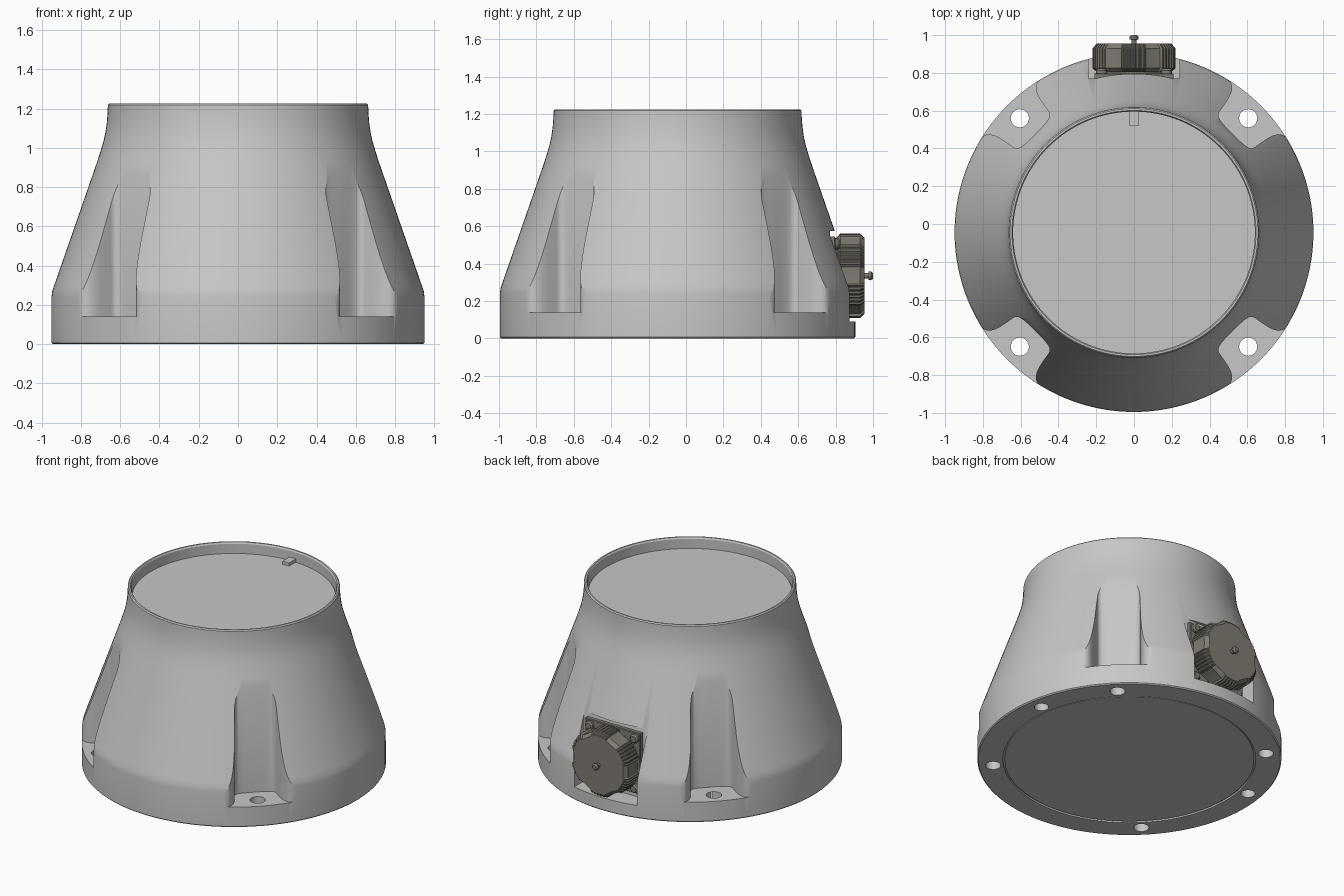
import bpy, bmesh, math
from mathutils import Matrix, Vector

if "Cube" in bpy.data.objects:
    bpy.data.objects.remove(bpy.data.objects["Cube"])


def material(name, color):
    m = bpy.data.materials.new(name)
    m.use_nodes = True
    m.diffuse_color = (*color, 1)
    m.node_tree.nodes["Principled BSDF"].inputs["Base Color"].default_value = (*color, 1)
    return m


GREY = material("light grey", (0.57, 0.57, 0.57))
BROWN = material("warm dark grey", (0.22, 0.205, 0.175))

AXIS_Y = -0.045          # centre line of the housing
KNOB_Z = 0.335           # centre line of the connector
BACK = Matrix.Translation((0, 0, KNOB_Z)) @ Matrix.Rotation(-math.pi / 2, 4, 'X')
UP = Matrix.Translation((0, AXIS_Y, 0))


def circle(r=1.0, n=32):
    return [(r * math.cos(2 * math.pi * i / n), r * math.sin(2 * math.pi * i / n)) for i in range(n)]


def rect(x0, x1, y0, y1):
    return [(x0, y0), (x1, y0), (x1, y1), (x0, y1)]


def loft(name, outline, levels, matrix, mat=GREY):
    """Stack scaled copies of an outline at (height, scale) levels and cap the ends."""
    bm = bmesh.new()
    rings = [[bm.verts.new(matrix @ Vector((x * s, y * s, h))) for x, y in outline] for h, s in levels]
    n = len(outline)
    for a, b in zip(rings, rings[1:]):
        for i in range(n):
            j = (i + 1) % n
            bm.faces.new((a[i], a[j], b[j], b[i]))
    bm.faces.new(rings[0][::-1])
    bm.faces.new(rings[-1])
    bmesh.ops.recalc_face_normals(bm, faces=bm.faces)
    mesh = bpy.data.meshes.new(name)
    bm.to_mesh(mesh)
    bm.free()
    mesh.materials.append(mat)
    ob = bpy.data.objects.new(name, mesh)
    bpy.context.scene.collection.objects.link(ob)
    return ob


def activate(ob):
    bpy.ops.object.select_all(action='DESELECT')
    ob.select_set(True)
    bpy.context.view_layer.objects.active = ob


def smooth(ob, angle=30):
    activate(ob)
    bpy.ops.object.shade_smooth_by_angle(angle=math.radians(angle))


def cut(ob, cutter):
    cutter.hide_render = True
    activate(ob)
    mod = ob.modifiers.new("cut", 'BOOLEAN')
    mod.operation, mod.solver, mod.object = 'DIFFERENCE', 'EXACT', cutter
    bpy.ops.object.modifier_apply(modifier=mod.name)
    bpy.data.objects.remove(cutter)


def chaikin(pts, rounds=2):
    for _ in range(rounds):
        new = [pts[0]]
        for (ax, ay), (bx, by) in zip(pts, pts[1:]):
            new += [(ax * .75 + bx * .25, ay * .75 + by * .25), (ax * .25 + bx * .75, ay * .25 + by * .75)]
        pts = new + [pts[-1]]
    return pts


# Housing: turned profile with recessed top and base
profile = [(0.012, 0.79), (0, 0.79), (0, 0.943), (0.007, 0.95), (0.24, 0.95), (0.27, 0.946),
           (0.30, 0.936), (0.93, 0.717), (0.98, 0.701), (1.03, 0.686), (1.08, 0.675),
           (1.13, 0.668), (1.18, 0.664), (1.218, 0.663), (1.225, 0.656), (1.225, 0.646),
           (1.215, 0.64), (1.145, 0.64)]
housing = loft("housing", circle(n=128), profile, UP)

# Four bell-shaped bolt pockets, each with a through hole
half = [(0.739, 0.0), (0.739, 0.09), (0.755, 0.13), (0.80, 0.137), (0.87, 0.15),
        (0.915, 0.175), (0.93, 0.215), (0.948, 0.32), (1.2, 0.34)]
half = chaikin(half)
bell = half + [(u, -v) for u, v in reversed(half[1:])]
for k in range(4):
    turn = UP @ Matrix.Rotation(math.radians(45 + 90 * k), 4, 'Z')
    cut(housing, loft("pocket_cutter", bell, [(0.14, 1), (1.1, 1)], turn))
    cut(housing, loft("hole_cutter", circle(0.048), [(-0.1, 1), (0.3, 1)],
                      turn @ Matrix.Translation((0.855, 0, 0))))

# Two blind locating holes underneath
for deg in (10, 170):
    turn = UP @ Matrix.Rotation(math.radians(deg), 4, 'Z')
    cut(housing, loft("dowel_cutter", circle(0.045), [(-0.1, 1), (0.1, 1)],
                      turn @ Matrix.Translation((0.855, 0, 0))))

# Flat recess for the connector at the back
cut(housing, loft("recess_cutter", rect(-0.24, 0.24, 0.77, 1.3), [(0.09, 1), (0.575, 1)], Matrix()))
smooth(housing)

# Top plate with key, and base cover
smooth(loft("top_plate", circle(0.637, 96), [(1.14, 1), (1.15, 1)], UP))
loft("top_key", rect(-0.025, 0.025, 0.52, 0.597), [(1.145, 1), (1.172, 1)], Matrix())
smooth(loft("base_cover", circle(0.78, 96), [(0.004, 1), (0.02, 1)], UP))

# Connector flange, neck and corner screws
loft("connector_flange", rect(-0.21, 0.21, -0.21, 0.21), [(0.765, 1), (0.793, 1), (0.798, 0.98)], BACK, BROWN)
smooth(loft("connector_neck", circle(0.17, 48), [(0.79, 1), (0.83, 1)], BACK, BROWN))
for sx in (-1, 1):
    for sz in (-1, 1):
        place = BACK @ Matrix.Translation((0.172 * sx, 0.172 * sz, 0))
        smooth(loft("flange_screw", circle(0.03, 20), [(0.79, 1), (0.812, 1), (0.822, 0.7)], place, BROWN))

# Knob: six knurled lobes with shallow scallops between
outline = []
for i in range(240):
    a = 2 * math.pi * i / 240
    off = abs((math.degrees(a) - 30 + 30) % 60 - 30)      # degrees from the nearest lobe
    if off < 18:
        r = 0.226 if i % 4 < 2 else 0.219
    else:
        r = 0.213 - 0.006 * math.sin((off - 18) / 12 * math.pi / 2)
    outline.append((r * math.cos(a), r * math.sin(a)))
smooth(loft("connector_knob", outline,
            [(0.805, 0.9), (0.825, 1), (0.93, 1), (0.955, 0.9)], BACK, BROWN), 25)

# Pin on the knob
smooth(loft("knob_pin", circle(0.024, 20),
            [(0.95, 0.6), (0.975, 0.6), (0.977, 0.95), (0.99, 1), (1.0, 0.6)], BACK, BROWN), 40)
